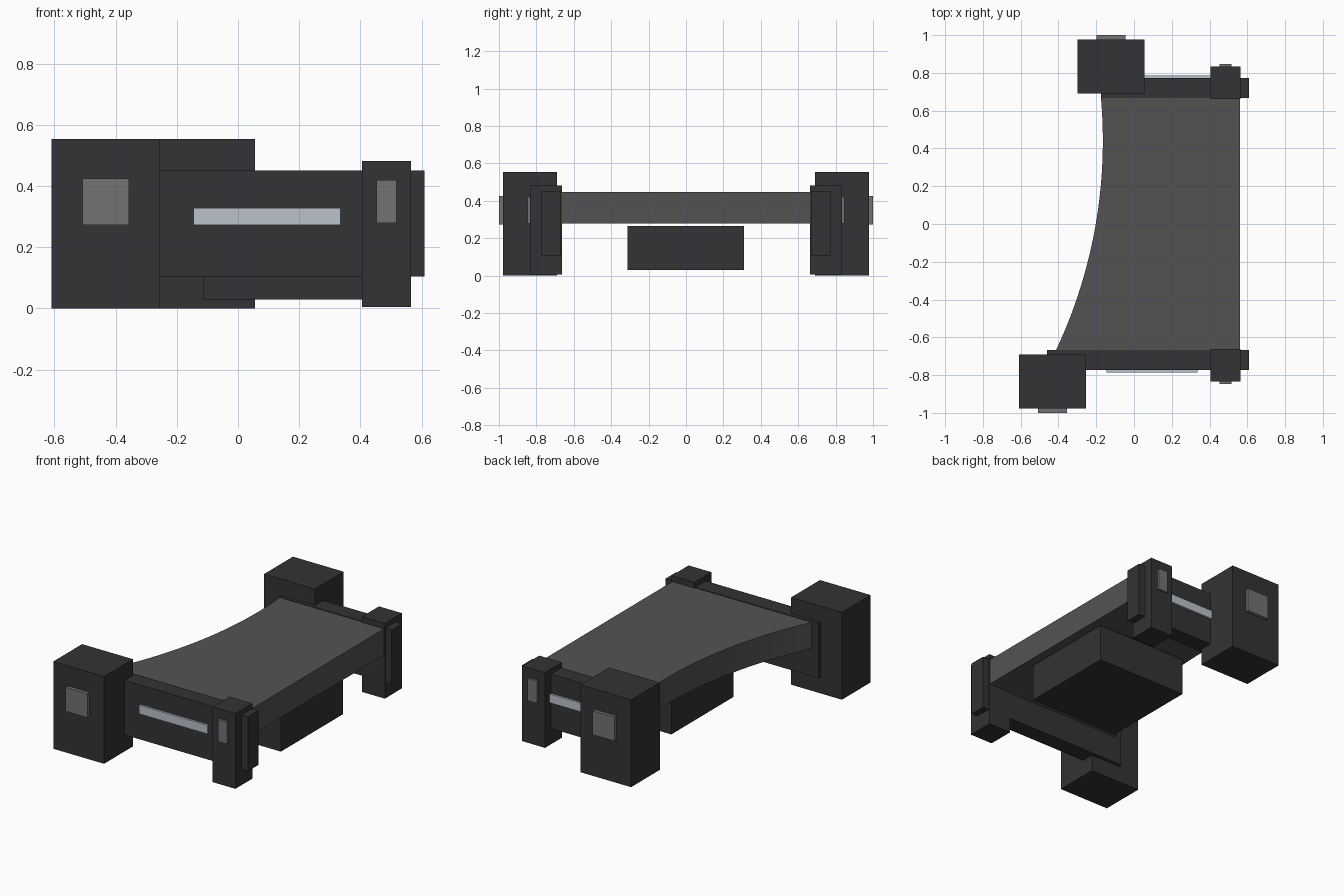
import bpy, bmesh
from math import sqrt

if "Cube" in bpy.data.objects:
    bpy.data.objects.remove(bpy.data.objects["Cube"])


def material(name, r, g, b):
    m = bpy.data.materials.new(name)
    m.diffuse_color = (r, g, b, 1)
    m.use_nodes = True
    m.node_tree.nodes["Principled BSDF"].inputs["Base Color"].default_value = m.diffuse_color
    return m


DARK = material("charcoal", 0.032, 0.033, 0.035)
DECK = material("deck_grey", 0.085, 0.086, 0.088)
PLATE = material("plate_grey", 0.17, 0.17, 0.17)
LIGHT = material("pale_strip", 0.50, 0.54, 0.60)


def prism(name, outline, z0, z1, mat):
    """Extrude a counter-clockwise xy outline from z0 to z1."""
    bm = bmesh.new()
    face = bm.faces.new([bm.verts.new((x, y, z0)) for x, y in outline])
    ext = bmesh.ops.extrude_face_region(bm, geom=[face])
    top = [v for v in ext["geom"] if isinstance(v, bmesh.types.BMVert)]
    bmesh.ops.translate(bm, verts=top, vec=(0, 0, z1 - z0))
    bmesh.ops.recalc_face_normals(bm, faces=bm.faces)
    me = bpy.data.meshes.new(name)
    bm.to_mesh(me)
    bm.free()
    me.materials.append(mat)
    ob = bpy.data.objects.new(name, me)
    bpy.context.collection.objects.link(ob)
    return ob


def box(name, x, y, z, mat):
    (x0, x1), (y0, y1) = x, sorted(y)
    return prism(name, [(x0, y0), (x1, y0), (x1, y1), (x0, y1)], *z, mat)


# Each end: rail, large and small leg blocks with face plates, light strip
ends = [("front", -1, -0.61, -0.46, -0.145), ("back", 1, -0.30, -0.175, 0.0)]
for side, s, leg_x, rail_x, strip_x in ends:
    def part(name, x, y, z, mat):
        box(f"{side}_{name}", x, (s * y[0], s * y[1]), z, mat)

    part("rail", (rail_x, 0.61), (0.668, 0.773), (0.105, 0.45), DARK)
    part("large_leg", (leg_x, leg_x + 0.356), (0.69, 0.978), (0, 0.553), DARK)
    part("large_plate", (leg_x + 0.102, leg_x + 0.254), (0.97, 1.0), (0.273, 0.425), PLATE)
    part("small_leg", (0.405, 0.565), (0.663, 0.833), (0.005, 0.482), DARK)
    part("small_plate", (0.452, 0.517), (0.825, 0.848), (0.28, 0.42), PLATE)
    part("light_strip", (strip_x, strip_x + 0.48), (0.765, 0.786), (0.273, 0.328), LIGHT)

# Deck with a curved left edge, following a circular arc
R, CY, N = 2.6, 0.44, 32
ys = [0.67 - 1.34 * i / N for i in range(N + 1)]
arc = [(-0.165 - R + sqrt(R * R - (y - CY) ** 2), y) for y in ys]
deck = prism("deck", [(0.56, -0.67), (0.56, 0.67)] + arc, 0.28, 0.446, DECK)
bpy.context.view_layer.objects.active = deck
deck.select_set(True)
bpy.ops.object.shade_smooth_by_angle()

# Box hanging under the deck
box("under_box", (-0.115, 0.52), (-0.313, 0.311), (0.03, 0.266), DARK)
